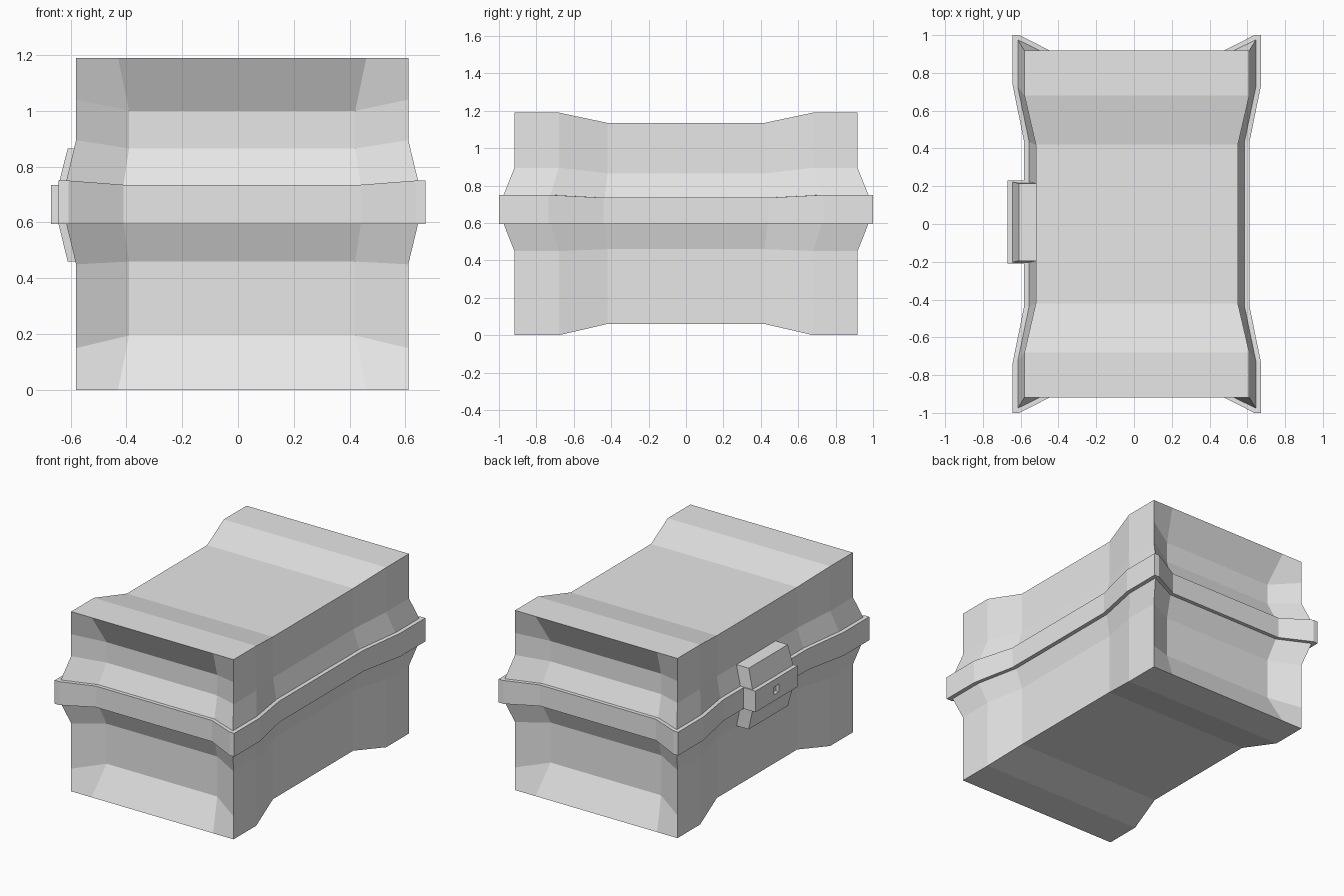
import bpy, bmesh

cube = bpy.data.objects.get("Cube")
if cube:
    bpy.data.objects.remove(cube)

CX = 0.015  # the chest sits slightly off centre because of the latch

grey = bpy.data.materials.new("light_grey")
grey.use_nodes = True
grey.diffuse_color = (0.8, 0.8, 0.8, 1)
grey.node_tree.nodes["Principled BSDF"].inputs["Base Color"].default_value = (0.8, 0.8, 0.8, 1)


def finish(name, bm):
    bmesh.ops.remove_doubles(bm, verts=bm.verts, dist=0.0005)
    bmesh.ops.recalc_face_normals(bm, faces=bm.faces)
    mesh = bpy.data.meshes.new(name)
    bm.to_mesh(mesh)
    bm.free()
    mesh.materials.append(grey)
    ob = bpy.data.objects.new(name, mesh)
    bpy.context.collection.objects.link(ob)
    return ob


def outline(z, z_side, z_end, hx=0.595, hy=0.9175, pinch=0.1, end_x=0.405,
            y_out=0.68, y_in=0.42, blunt=0.0):
    """Pinched-rectangle outline, mirrored from one quarter."""
    quarter = [(hx - 0.06, y_in, z_side), (hx, y_out, z), (hx, hy, z),
               (hx - blunt, hy, z), (end_x, hy - pinch, z_end)]
    pts = []
    for i, (sx, sy) in enumerate([(1, 1), (-1, 1), (-1, -1), (1, -1)]):
        part = quarter[::-1] if i % 2 else quarter
        pts += [(CX + sx * x, sy * y, h) for x, y, h in part]
    return pts


def loft(bm, rings, closed=False):
    loops = [[bm.verts.new(p) for p in r] for r in rings]
    pairs = list(zip(loops, loops[1:]))
    if closed:
        pairs.append((loops[-1], loops[0]))
    for a, b in pairs:
        for i in range(len(a)):
            j = (i + 1) % len(a)
            bm.faces.new((a[i], a[j], b[j], b[i]))
    return loops


def cap(bm, loop):
    """Five planar strips across the stepped top or bottom."""
    strips = [range(1, 9), (0, 1, 8, 9), (19, 0, 9, 10), (18, 19, 10, 11), range(11, 19)]
    for s in strips:
        bm.faces.new([loop[i] for i in s])


def rim_inner(z, z_mid):
    return outline(z, z_mid, z_mid, hx=0.63, hy=0.975, end_x=0.425, y_out=0.725, y_in=0.435)


def rim_outer(z, z_mid):
    return outline(z, z_mid, z_mid, hx=0.6575, hy=1.0, end_x=0.425, y_out=0.735,
                   y_in=0.44, blunt=0.035)


# Lower box
bm = bmesh.new()
loops = loft(bm, [outline(0, 0.06, 0, pinch=0, end_x=0.445),
                  outline(0.15, 0.195, 0.195),
                  outline(0.45, 0.46, 0.46),
                  rim_inner(0.595, 0.595)])
cap(bm, loops[0])
finish("lower_box", bm)

# Lid
bm = bmesh.new()
loops = loft(bm, [rim_inner(0.75, 0.735),
                  outline(0.895, 0.865, 0.865),
                  outline(1.04, 1.0, 1.0),
                  outline(1.19, 1.135, 1.19, pinch=0, end_x=0.445)])
cap(bm, loops[-1])
finish("lid", bm)

# Rim band around the seam
bm = bmesh.new()
loft(bm, [rim_inner(0.595, 0.595), rim_outer(0.595, 0.595),
          rim_outer(0.75, 0.735), rim_inner(0.75, 0.735)], closed=True)
finish("rim_band", bm)


# Latch on the right side
def rect(x_front, half_y, z, x_back=-0.51):
    y = 0.01
    return [(x_front, y - half_y, z), (x_back, y - half_y, z),
            (x_back, y + half_y, z), (x_front, y + half_y, z)]


def solid(name, rings):
    bm = bmesh.new()
    loops = loft(bm, rings)
    bm.faces.new(loops[0])
    bm.faces.new(loops[-1])
    return finish(name, bm)


solid("latch_plate", [rect(-0.61, 0.205, 0.46), rect(-0.643, 0.213, 0.595),
                      rect(-0.643, 0.213, 0.735), rect(-0.61, 0.205, 0.865)])
block = solid("latch_block", [rect(-0.67, 0.22, 0.595), rect(-0.67, 0.22, 0.735)])

# Square keyhole cut into the latch block
cutter = solid("keyhole_cutter", [rect(-0.7, 0.025, 0.638, -0.647),
                                  rect(-0.7, 0.025, 0.688, -0.647)])
cut = block.modifiers.new("keyhole", 'BOOLEAN')
cut.operation = 'DIFFERENCE'
cut.solver = 'EXACT'
cut.object = cutter
cutter.hide_render = True
bpy.context.view_layer.objects.active = block
bpy.ops.object.modifier_apply(modifier=cut.name)
bpy.data.objects.remove(cutter)
